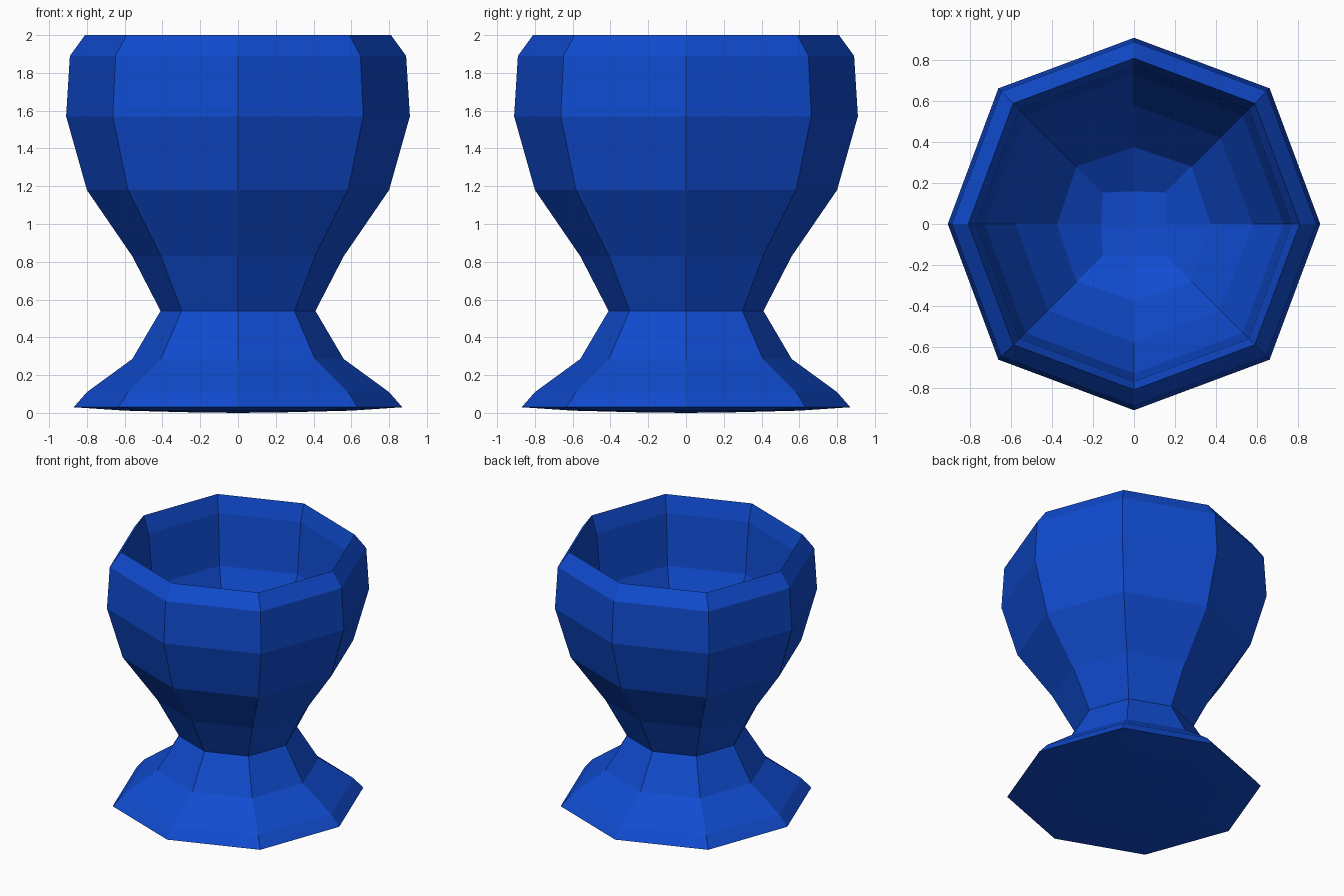
import bpy, bmesh, math

if "Cube" in bpy.data.objects:
    bpy.data.objects.remove(bpy.data.objects["Cube"])

SIDES = 8
# (radius, height, extra scale on the diagonal corners), underside -> outside -> inside
PROFILE = [
    (0.25, 0.003, 1.20), (0.60, 0.012, 1.06),                # underside
    (0.87, 0.03, 1.03), (0.80, 0.11, 1.03),                  # foot
    (0.56, 0.285, 1.03), (0.41, 0.54, 1.03),                 # stem
    (0.56, 0.83, 1.03), (0.80, 1.18, 1.03),                  # bowl outside
    (0.91, 1.57, 1.03), (0.89, 1.89, 1.03),
    (0.81, 2.0, 1.03),                                       # rim
    (0.77, 1.87, 1.03), (0.73, 1.48, 1.03),                  # bowl inside
    (0.58, 1.14, 1.03), (0.375, 0.88, 1.06), (0.16, 0.77, 1.36),
]

bm = bmesh.new()
rings = []
for r, z, diag in PROFILE:
    ring = []
    for i in range(SIDES):
        a = math.tau * i / SIDES
        s = r * (diag if i % 2 else 1)
        ring.append(bm.verts.new((s * math.cos(a), s * math.sin(a), z)))
    rings.append(ring)

# Walls between neighbouring rings
for lo, hi in zip(rings, rings[1:]):
    for i in range(SIDES):
        j = (i + 1) % SIDES
        bm.faces.new((lo[i], lo[j], hi[j], hi[i]))

# Four quads close the underside and the bowl floor
for ring, z in ((rings[0], 0.0), (rings[-1], 0.75)):
    centre = bm.verts.new((0, 0, z))
    for i in range(0, SIDES, 2):
        bm.faces.new((centre, ring[i], ring[i + 1], ring[(i + 2) % SIDES]))

bmesh.ops.recalc_face_normals(bm, faces=bm.faces)
mesh = bpy.data.meshes.new("egg_cup")
bm.to_mesh(mesh)
bm.free()
cup = bpy.data.objects.new("egg_cup", mesh)
bpy.context.collection.objects.link(cup)

# Blue finish
blue = bpy.data.materials.new("blue")
blue.diffuse_color = (0.005, 0.07, 0.62, 1)
blue.use_nodes = True
blue.node_tree.nodes["Principled BSDF"].inputs["Base Color"].default_value = blue.diffuse_color
mesh.materials.append(blue)
